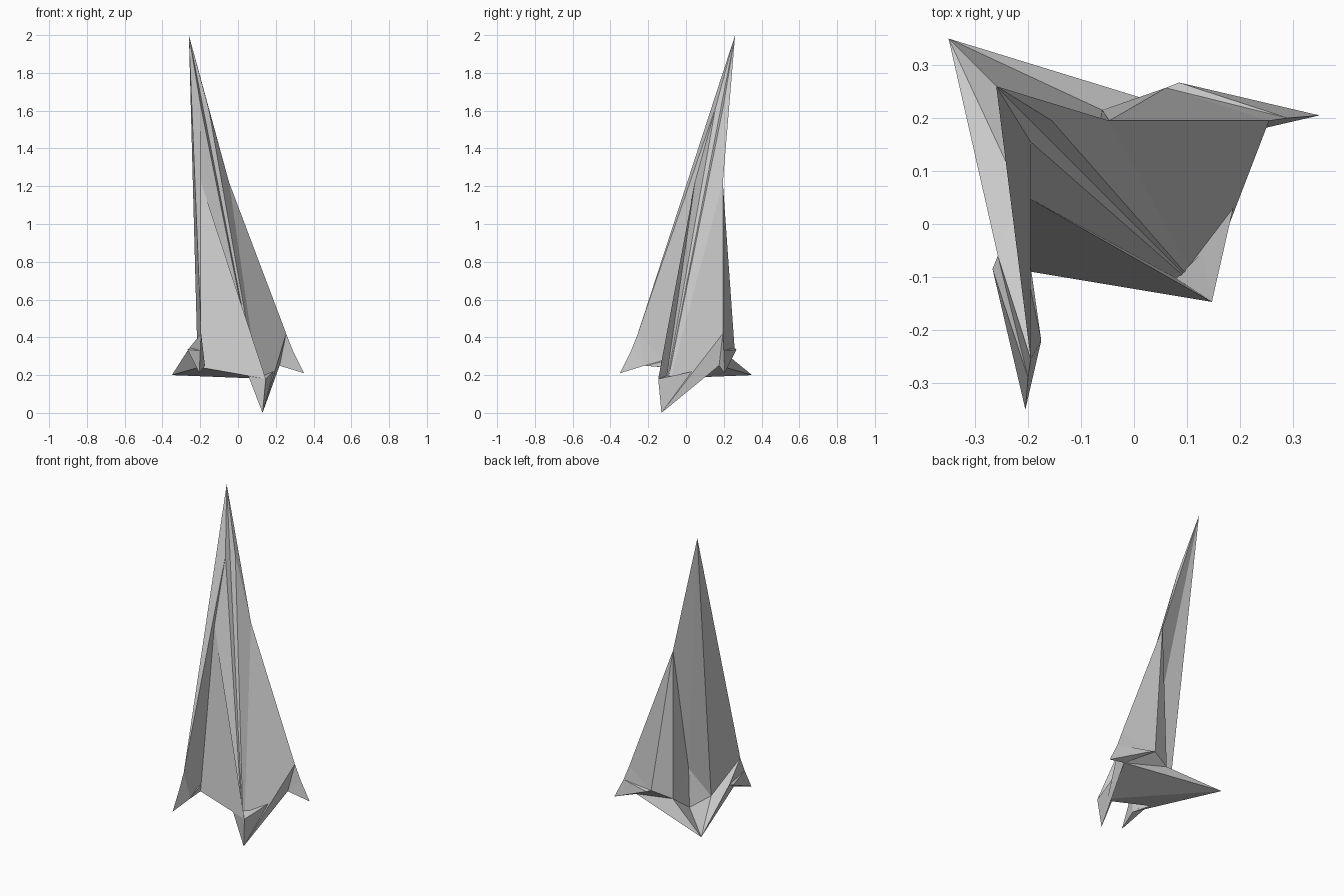
import bpy

if "Cube" in bpy.data.objects:
    bpy.data.objects.remove(bpy.data.objects["Cube"])

# Key points: axis points lie on the diagonal plane x = -y, given as (x, z)
P = {n: (x, -x, z) for n, x, z in (
    ("A", -.26, 2.0), ("K", -.35, .2), ("G", .147, .18),
    ("N", .13, 0.0), ("S", -.06, .44), ("W", -.08, .21))}

# Side points: right side given (suffix 2), left side mirrored across the diagonal (suffix 1)
for n, x, y, z in (
        ("B", -.047, .195, 1.22), ("C", .255, .195, .42), ("D", .29, .2, .33),
        ("E", .35, .205, .21), ("F", .22, .175, .25), ("P", .085, .267, .335),
        ("M", .06, .257, .345), ("R", -.06, .215, .31), ("T", -.155, .195, 1.61),
        ("I", .128, -.055, .195)):
    P[n + "2"] = (x, y, z)
    P[n + "1"] = (-y, -x, z)
P["H"] = (-.195, -.09, .24)


def part(name, *faces):
    """Flat-faced object from named corner points."""
    names = sorted({n for f in faces for n in f.split()})
    mesh = bpy.data.meshes.new(name)
    mesh.from_pydata([P[n] for n in names], [],
                     [[names.index(n) for n in f.split()] for f in faces])
    mesh.update()
    obj = bpy.data.objects.new(name, mesh)
    bpy.context.collection.objects.link(obj)
    return obj


# Tall blade: right front, ridge, and the folded left front
part("spire_front",
     "A N T2", "T2 N B2", "B2 N C2", "A T2 B2",
     "A T1 N", "A C1 T1", "T1 C1 B1", "T1 B1 N",
     "B1 C1 H", "B1 H G", "B1 G N")

# Hollowed rear of the blade
part("spire_back", "A R1 C1", "A S R1", "A B2 S", "B2 R2 S", "B2 M2 R2", "B2 C2 M2",
     "C1 R1 M1")

# Pair of wing tips
for side, label in (("1", "left"), ("2", "right")):
    tip = ("C D M", "M D P", "P D E", "P E F", "C F D", "D F E", "M P F", "M F R")
    part("wing_tip_" + label,
         *(" ".join(n + side for n in f.split()) for f in tip))

# Rear spike
part("rear_spike", "K R1 W", "K W R2", "S W R1", "S R2 W",
     "K M1 R1", "K F1 M1", "K R2 F2")

# Underside
part("underside", "K G H", "K H F1", "K F2 G", "H C1 F1", "N F2 C2", "N G F2")

# Pointed nose
part("nose", "G I2 I1", "G N I2", "G I1 N", "N I1 I2")
